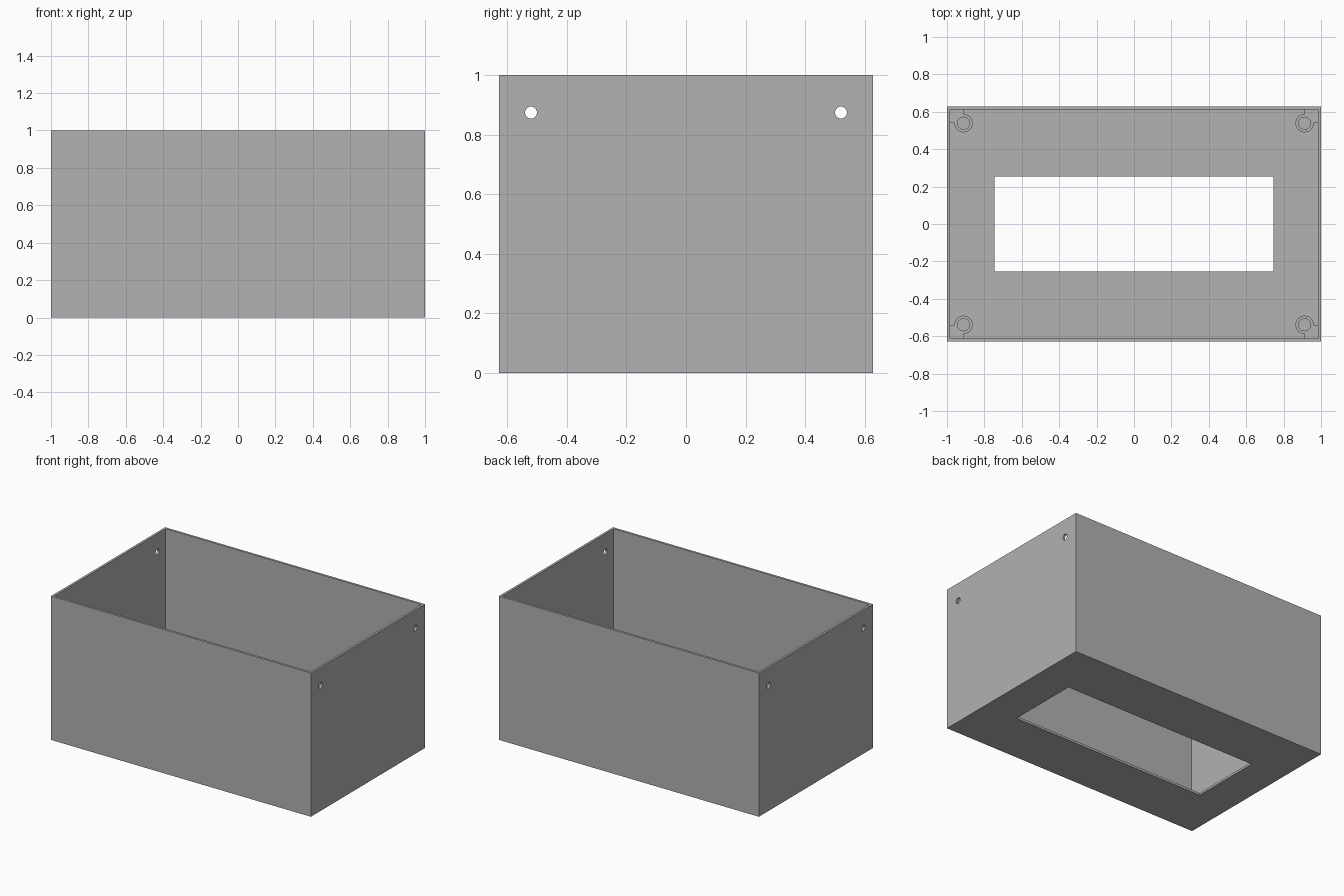
import bpy
import bmesh
from math import cos, sin, pi
from mathutils import Matrix, Vector

cube = bpy.data.objects.get("Cube")
if cube:
    bpy.data.objects.remove(cube, do_unlink=True)

HX, HY, H = 1.0, 0.627, 1.0      # half width, half depth, height
WALL = 0.016
POST_X, POST_Y = 0.912, 0.539    # corner screw post centres
POST_R, BORE_R, POST_TOP = 0.049, 0.032, 0.176

grey = bpy.data.materials.new("plain grey")
grey.use_nodes = True
grey.diffuse_color = (0.445, 0.445, 0.445, 1)
grey.node_tree.nodes["Principled BSDF"].inputs["Base Color"].default_value = grey.diffuse_color


def finish(bm, name):
    bmesh.ops.recalc_face_normals(bm, faces=bm.faces[:])
    mesh = bpy.data.meshes.new(name)
    bm.to_mesh(mesh)
    bm.free()
    mesh.materials.append(grey)
    obj = bpy.data.objects.new(name, mesh)
    bpy.context.collection.objects.link(obj)
    return obj


def box(name, low, high):
    low, high = Vector(low), Vector(high)
    bm = bmesh.new()
    bmesh.ops.create_cube(bm, size=1)
    bmesh.ops.scale(bm, vec=high - low, verts=bm.verts)
    bmesh.ops.translate(bm, vec=(low + high) / 2, verts=bm.verts)
    return finish(bm, name)


def cylinder(name, centre, radius, length, axis):
    bm = bmesh.new()
    bmesh.ops.create_cone(bm, cap_ends=True, segments=32, radius1=radius,
                          radius2=radius, depth=length)
    turn = Matrix.Rotation(pi / 2, 4, "Y") if axis == "X" else Matrix()
    bmesh.ops.transform(bm, matrix=Matrix.Translation(centre) @ turn, verts=bm.verts)
    return finish(bm, name)


def cut(target, cutter):
    cutter.hide_render = True
    mod = target.modifiers.new("cut", "BOOLEAN")
    mod.operation, mod.solver, mod.object = "DIFFERENCE", "EXACT", cutter
    bpy.context.view_layer.objects.active = target
    bpy.ops.object.modifier_apply(modifier=mod.name)
    bpy.data.objects.remove(cutter, do_unlink=True)


def smooth(obj):
    bpy.ops.object.select_all(action="DESELECT")
    obj.select_set(True)
    bpy.context.view_layer.objects.active = obj
    bpy.ops.object.shade_smooth_by_angle()


# Open box with a rectangular window in the floor
case = box("case", (-HX, -HY, 0), (HX, HY, H))
cut(case, box("cavity_cutter", (-HX + WALL, -HY + WALL, WALL), (HX - WALL, HY - WALL, H + 1)))
cut(case, box("window_cutter", (-0.747, -0.253, -1), (0.747, 0.253, 0.5)))

# Round holes through both end walls
for sy in (-1, 1):
    cut(case, cylinder("hole_cutter", (0, sy * 0.52, 0.874), 0.02, 3, "X"))
smooth(case)


# Screw posts: a round boss squared off into the corner, with a blind bore
def screw_post(name, sx, sy):
    reach_x, reach_y = HX - WALL / 2 - POST_X, HY - WALL / 2 - POST_Y
    steps = 24
    arc = [pi / 2 + 1.5 * pi * i / steps for i in range(steps + 1)]
    outline = [(POST_R * cos(a), POST_R * sin(a)) for a in arc]
    outline += [(reach_x, 0), (reach_x, reach_y), (0, reach_y)]
    bm = bmesh.new()
    base = bm.faces.new([bm.verts.new((sx * (POST_X + x), sy * (POST_Y + y), WALL / 2))
                         for x, y in outline])
    grown = bmesh.ops.extrude_face_region(bm, geom=[base])["geom"]
    bmesh.ops.translate(bm, vec=(0, 0, POST_TOP - WALL / 2),
                        verts=[v for v in grown if isinstance(v, bmesh.types.BMVert)])
    post = finish(bm, name)
    cut(post, cylinder("bore_cutter", (sx * POST_X, sy * POST_Y, WALL + 0.5), BORE_R, 1, "Z"))
    smooth(post)


for sx, side in ((-1, "right"), (1, "left")):
    for sy, end in ((-1, "front"), (1, "back")):
        screw_post(f"screw_post_{end}_{side}", sx, sy)
